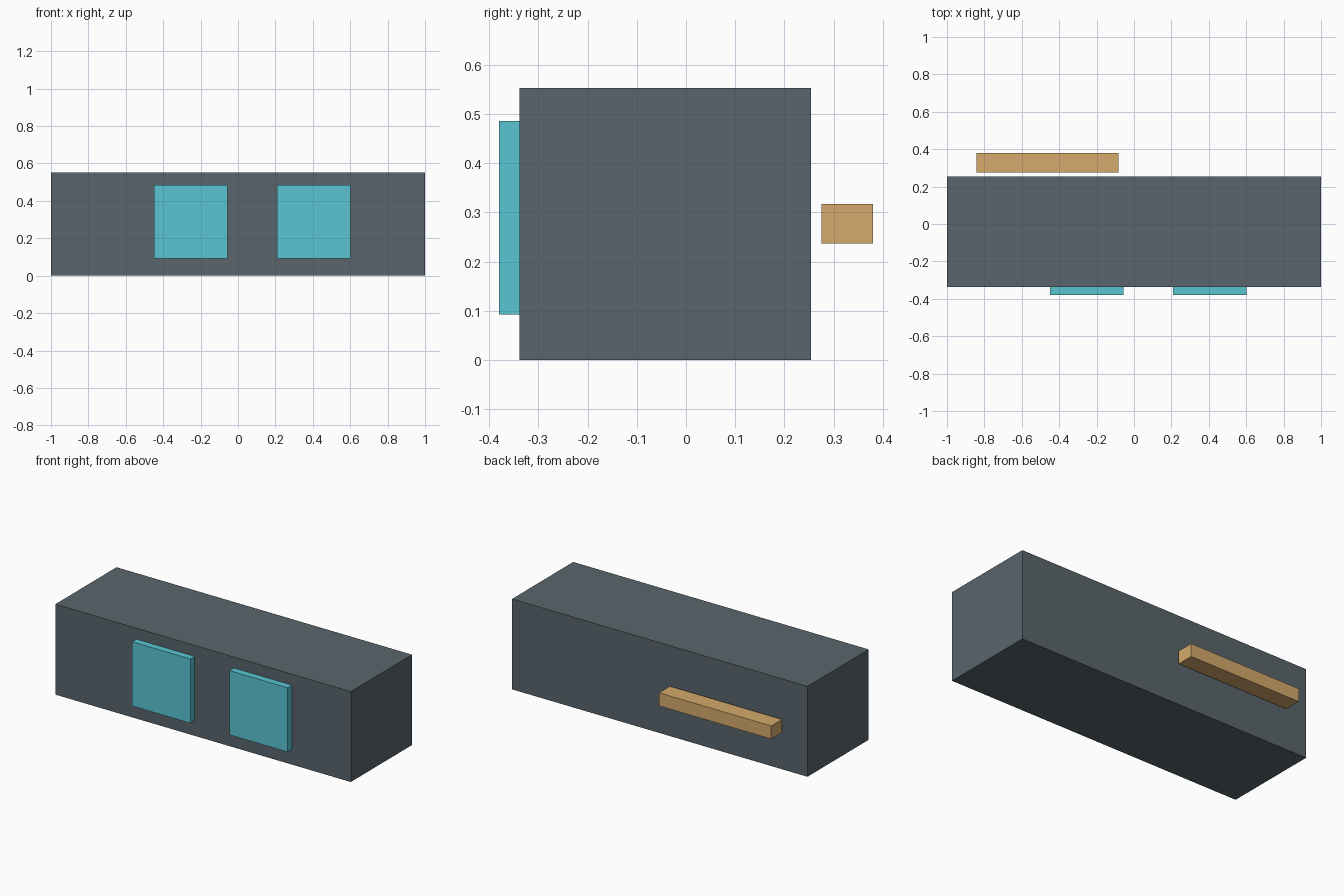
import bpy

if "Cube" in bpy.data.objects:
    bpy.data.objects.remove(bpy.data.objects["Cube"])


def material(name, color):
    mat = bpy.data.materials.new(name)
    mat.diffuse_color = (*color, 1.0)
    mat.use_nodes = True
    mat.node_tree.nodes["Principled BSDF"].inputs["Base Color"].default_value = mat.diffuse_color
    return mat


def box(name, low, high, mat):
    """Add a box spanning the two given corners."""
    centre = [(a + b) / 2 for a, b in zip(low, high)]
    size = [b - a for a, b in zip(low, high)]
    bpy.ops.mesh.primitive_cube_add(size=1, location=centre)
    obj = bpy.context.object
    obj.name = name
    obj.scale = size
    bpy.ops.object.transform_apply(location=False, rotation=False, scale=True)
    obj.data.materials.append(mat)
    return obj


slate = material("slate", (0.10, 0.13, 0.15))
cyan = material("cyan", (0.10, 0.56, 0.65))
tan = material("tan", (0.66, 0.40, 0.15))

# Main block
box("body", (-1, -0.338, 0), (1, 0.254, 0.553), slate)

# Two square panels on the front
panel = 0.393
for side, x in (("left", -0.45), ("right", 0.209)):
    box(f"{side}_front_panel", (x, -0.38, 0.093),
        (x + panel, -0.338, 0.093 + panel), cyan)

# Bar standing just clear of the back
box("rear_bar", (-0.843, 0.275, 0.237), (-0.084, 0.38, 0.317), tan)
